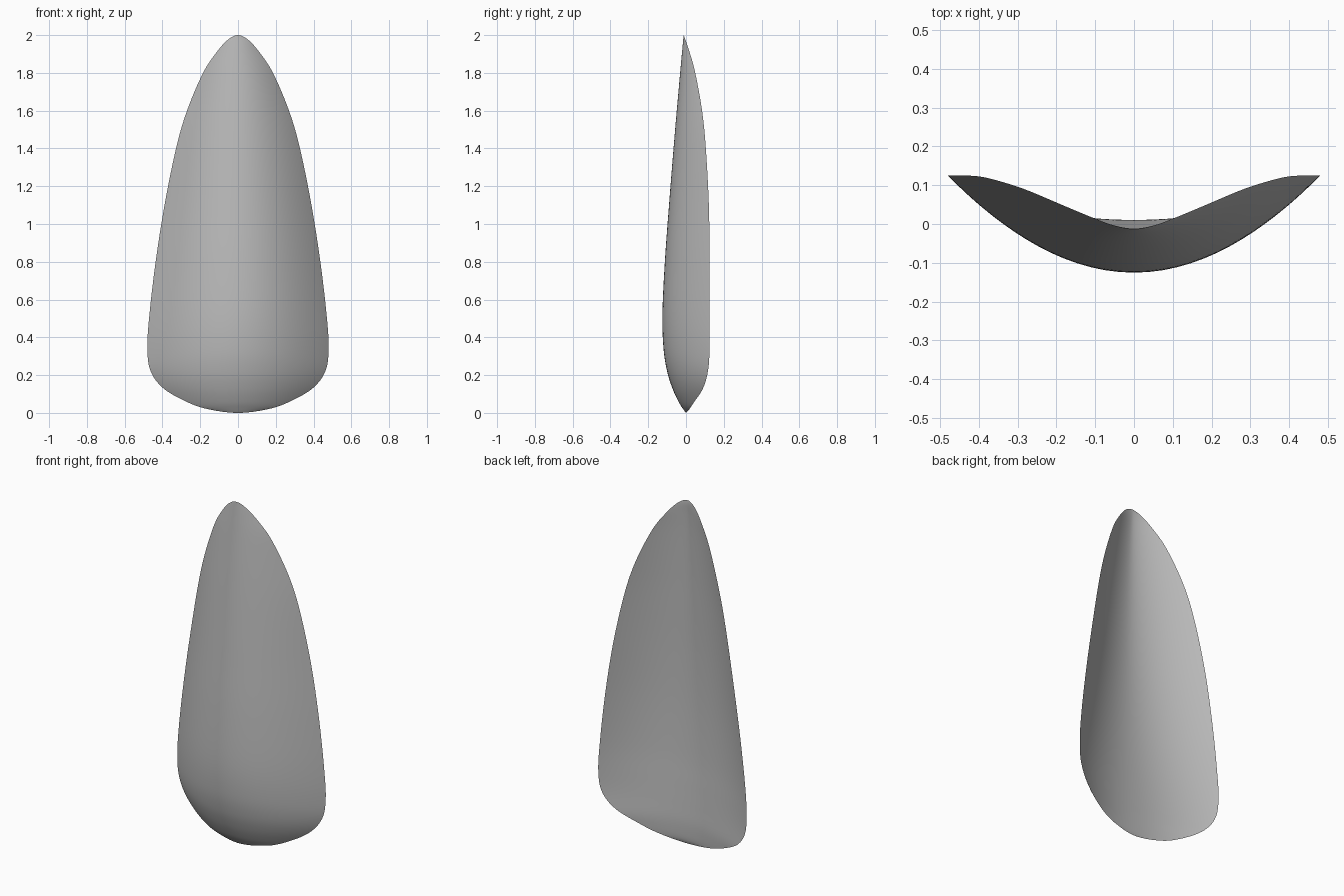
import bpy
import math

cube = bpy.data.objects.get("Cube")
if cube:
    bpy.data.objects.remove(cube, do_unlink=True)

# Material
grey = bpy.data.materials.new("plain grey")
grey.use_nodes = True
grey.diffuse_color = (0.5, 0.5, 0.5, 1)
grey.node_tree.nodes["Principled BSDF"].inputs["Base Color"].default_value = (0.5, 0.5, 0.5, 1)

# Stations: height, half width, front centre y, rim y, back centre y
stations = [
    (0.0, 0.0, 0.0, 0.0, 0.0),
    (0.02, 0.16, -0.015, 0.018, 0.007),
    (0.06, 0.275, -0.04, 0.045, 0.01),
    (0.13, 0.395, -0.072, 0.09, 0.01),
    (0.22, 0.462, -0.1, 0.116, 0.004),
    (0.34, 0.48, -0.119, 0.125, -0.005),
    (0.52, 0.469, -0.125, 0.125, -0.018),
    (0.8, 0.436, -0.112, 0.125, -0.03),
    (1.1, 0.389, -0.09, 0.121, -0.034),
    (1.4, 0.328, -0.066, 0.105, -0.031),
    (1.6, 0.27, -0.049, 0.085, -0.027),
    (1.8, 0.185, -0.031, 0.049, -0.021),
    (1.91, 0.113, -0.021, 0.019, -0.016),
    (1.975, 0.054, -0.015, -0.003, -0.012),
    (2.0, 0.0, -0.013, -0.013, -0.013),
]
ROW_STEPS, HALF = 6, 20


def spline(a, b, c, d, t):
    return tuple(0.5 * (2 * q + (r - p) * t + (2 * p - 5 * q + 4 * r - s) * t * t
                        + (3 * q - p - 3 * r + s) * t ** 3)
                 for p, q, r, s in zip(a, b, c, d))


def mirrored(station):
    return (station[0], -station[1]) + station[2:]


# Smooth rows, with the ends rounded across the centre line
padded = [mirrored(stations[1])] + stations + [mirrored(stations[-2])]
rows = []
for i in range(len(stations) - 1):
    for k in range(ROW_STEPS):
        rows.append(spline(*padded[i:i + 4], k / ROW_STEPS))
rows = rows[1:]

# Each row is a closed loop: bowed front, then hollow back
verts, faces = [], []
for z, width, front, rim, back in rows:
    power = 1.6 + 0.6 * (1 - z / 2)
    for k in range(4 * HALF):
        angle = math.pi * k / (2 * HALF)
        t = -math.cos(angle)
        if k <= 2 * HALF:
            y = front + (rim - front) * abs(t) ** 2
        else:
            y = back + (rim - back) * abs(t) ** power
        verts.append((width * t, y, z))
n = 4 * HALF
for r in range(len(rows) - 1):
    for k in range(n):
        a, b = r * n + k, r * n + (k + 1) % n
        faces.append((a, b, b + n, a + n))

# Close the bottom and the tip
for end, start, flip in ((stations[0], 0, True), (stations[-1], (len(rows) - 1) * n, False)):
    verts.append((0, end[2], end[0]))
    for k in range(n):
        a, b = start + k, start + (k + 1) % n
        faces.append((b, a, len(verts) - 1) if flip else (a, b, len(verts) - 1))

mesh = bpy.data.meshes.new("curved_shell")
mesh.from_pydata(verts, [], faces)
mesh.materials.append(grey)
shell = bpy.data.objects.new("curved_shell", mesh)
bpy.context.collection.objects.link(shell)
bpy.context.view_layer.objects.active = shell
shell.select_set(True)
bpy.ops.object.shade_smooth_by_angle(angle=math.radians(50))
